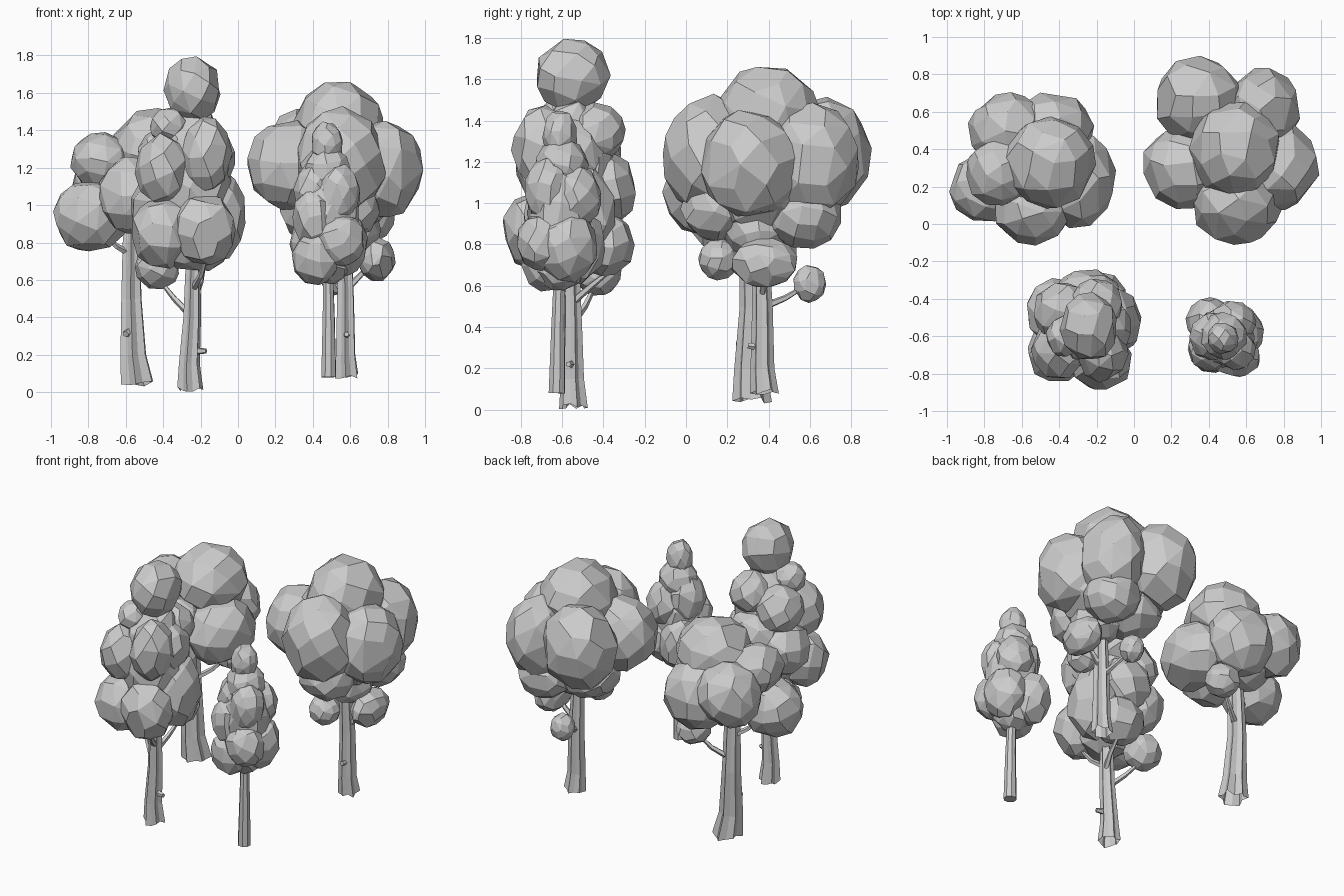
import bpy, bmesh, math, random
from mathutils import Vector

random.seed(7)


def finish(bm, name):
    bmesh.ops.recalc_face_normals(bm, faces=bm.faces[:])
    me = bpy.data.meshes.new(name)
    bm.to_mesh(me)
    bm.free()
    ob = bpy.data.objects.new(name, me)
    bpy.context.collection.objects.link(ob)
    return ob


# One faceted leaf clump: hull of jittered, evenly spread points
def clump(bm, c, r, n):
    vs, off = [], random.random() * 6.28
    tilt = Vector((random.uniform(-1, 1), random.uniform(-1, 1), 1)).to_track_quat('Z', 'Y')
    for i in range(n):
        z = 1 - 2 * (i + .5) / n
        a = off + i * 2.39996 + random.uniform(-.2, .2)
        s = math.sqrt(1 - z * z)
        p = tilt @ Vector((s * math.cos(a), s * math.sin(a), z))
        p *= random.uniform(.99, 1.06)
        vs.append(bm.verts.new([c[k] + p[k] * r[k] for k in range(3)]))
    bmesh.ops.convex_hull(bm, input=vs)


def crown(name, clumps, n):
    bm = bmesh.new()
    for x, y, z, *r in clumps:
        clump(bm, (x, y, z), r if len(r) == 3 else r * 3, n)
    bmesh.ops.dissolve_limit(bm, angle_limit=math.radians(13),
                             verts=bm.verts[:], edges=bm.edges[:])
    finish(bm, name)


# Tapered tube along a path of (x, y, z, radius); ribbed trunks get a ragged open foot
def tube(name, path, sides, ribs=0.0):
    bm = bmesh.new()
    rings = []
    axis = Vector(path[-1][:3]) - Vector(path[0][:3])
    q = axis.to_track_quat('Z', 'Y')
    for n, (x, y, z, r) in enumerate(path):
        ring = []
        for i in range(sides):
            a = 2 * math.pi * i / sides
            k = r * (1 + (ribs if i % 2 else -ribs))
            v = Vector((x, y, z)) + q @ Vector((k * math.cos(a), k * math.sin(a), 0))
            if ribs and n == 0:
                v.z = z + random.uniform(0, .03)
            ring.append(bm.verts.new(v))
        rings.append(ring)
    for a, b in zip(rings, rings[1:]):
        for i in range(sides):
            j = (i + 1) % sides
            bm.faces.new((a[i], a[j], b[j], b[i]))
    if not ribs:
        bm.faces.new(rings[0][::-1])
    bm.faces.new(rings[-1])
    finish(bm, name)


# Back left tree
crown("back_left_crown", [
    (-.45, .33, 1.29, .24, .24, .23), (-.3, .24, 1.02, .2, .26, .21),
    (-.55, .08, 1.05, .2, .19, .21), (-.79, .19, .94, .2, .18, .19),
    (-.73, .28, 1.23, .17, .18, .16), (-.68, .5, 1.12, .21, .2, .21),
    (-.44, .5, 1.06, .22, .2, .23), (-.55, .33, 1.08, .25),
    (-.36, .43, .78, .11)], 42)
tube("back_left_trunk", [(-.54, .32, .03, .083), (-.56, .31, .2, .066), (-.57, .32, .5, .052),
                         (-.57, .31, .8, .045), (-.56, .31, 1.05, .03)], 12, .16)
tube("back_left_stub", [(-.57, .3, .33, .028), (-.6, .25, .31, .018)], 5)
tube("back_left_branch_a", [(-.58, .31, .74, .02), (-.65, .27, .78, .016), (-.74, .23, .86, .01)], 5)
tube("back_left_branch_b", [(-.56, .32, .58, .02), (-.46, .38, .65, .016), (-.38, .42, .74, .01)], 5)

# Back right tree
crown("back_right_crown", [
    (.54, .4, 1.41, .24, .25, .26), (.76, .31, 1.19, .225, .24, .27),
    (.55, .12, 1.23, .24, .23, .29), (.35, .66, 1.23, .24, .24, .28),
    (.69, .61, 1.2, .2, .22, .28), (.27, .3, 1.21, .225, .22, .24),
    (.55, .38, 1.12, .3), (.58, .14, .97, .18, .16, .15), (.66, .57, .94, .18, .18, .16),
    (.42, .45, .97, .2, .2, .17), (.6, .34, .87, .16, .16, .14), (.74, .38, .71, .1, .16, .12),
    (.55, .16, .73, .1), (.52, .6, .61, .075, .08, .09)], 42)
tube("back_right_trunk", [(.58, .38, .07, .06), (.575, .37, .2, .05), (.575, .37, .5, .043),
                          (.57, .36, .8, .035), (.56, .37, 1.05, .025)], 12, .16)
tube("back_right_stub", [(.58, .36, .3, .02), (.58, .3, .31, .014)], 5)
tube("back_right_branch_a", [(.57, .38, .5, .02), (.55, .48, .54, .015), (.52, .58, .6, .01)], 5)
tube("back_right_branch_b", [(.58, .37, .55, .02), (.65, .38, .62, .016), (.72, .38, .7, .01)], 5)

# Front left tree
crown("front_left_crown", [
    (-.24, -.55, 1.62, .155, .18, .175), (-.4, -.67, 1.19, .145, .16, .19),
    (-.17, -.69, 1.27, .135, .15, .2), (-.37, -.6, 1.42, .1, .11, .1),
    (-.41, -.68, .85, .16, .17, .19), (-.18, -.73, .87, .17, .16, .19),
    (-.11, -.52, .95, .15, .18, .25), (-.25, -.39, 1.07, .18, .15, .18),
    (-.21, -.4, .8, .17, .15, .16), (-.2, -.43, 1.34, .14),
    (-.41, -.47, 1.0, .17, .18, .18), (-.38, -.47, 1.26, .16),
    (-.25, -.55, 1.1, .22, .22, .42), (-.43, -.43, .67, .12, .12, .12),
    (-.16, -.56, 1.24, .15, .17, .18), (-.27, -.6, .85, .2)], 36)
tube("front_left_trunk", [(-.255, -.545, 0, .062), (-.26, -.55, .15, .05), (-.245, -.55, .4, .042),
                          (-.24, -.555, .7, .035), (-.25, -.55, 1.0, .025)], 12, .16)
tube("front_left_stub", [(-.24, -.55, .22, .022), (-.17, -.57, .22, .014)], 5)
tube("front_left_branch_a", [(-.26, -.55, .42, .02), (-.34, -.49, .5, .016), (-.42, -.44, .6, .01)], 5)
tube("front_left_branch_b", [(-.23, -.55, .52, .02), (-.2, -.47, .59, .016), (-.18, -.36, .68, .01)], 5)
tube("front_left_branch_c", [(-.24, -.56, .55, .02), (-.2, -.65, .62, .016), (-.17, -.72, .72, .01)], 5)

# Front right slim tree
crown("front_right_crown", [
    (.475, -.61, 1.33, .085, .085, .12), (.48, -.6, 1.18, .125, .125, .14),
    (.54, -.67, 1.06, .11, .11, .16), (.41, -.6, 1.07, .11, .13, .16),
    (.53, -.53, 1.03, .12, .12, .15), (.41, -.67, .93, .12, .12, .16),
    (.56, -.58, .79, .135, .15, .17), (.55, -.71, .81, .13, .11, .14),
    (.42, -.67, .72, .13, .13, .15), (.41, -.52, .79, .13, .13, .18),
    (.48, -.61, .69, .12, .12, .12), (.49, -.61, .95, .16, .16, .25)], 38)
tube("front_right_trunk", [(.485, -.625, .08, .042), (.485, -.62, .4, .034), (.48, -.61, .8, .024)], 8)
